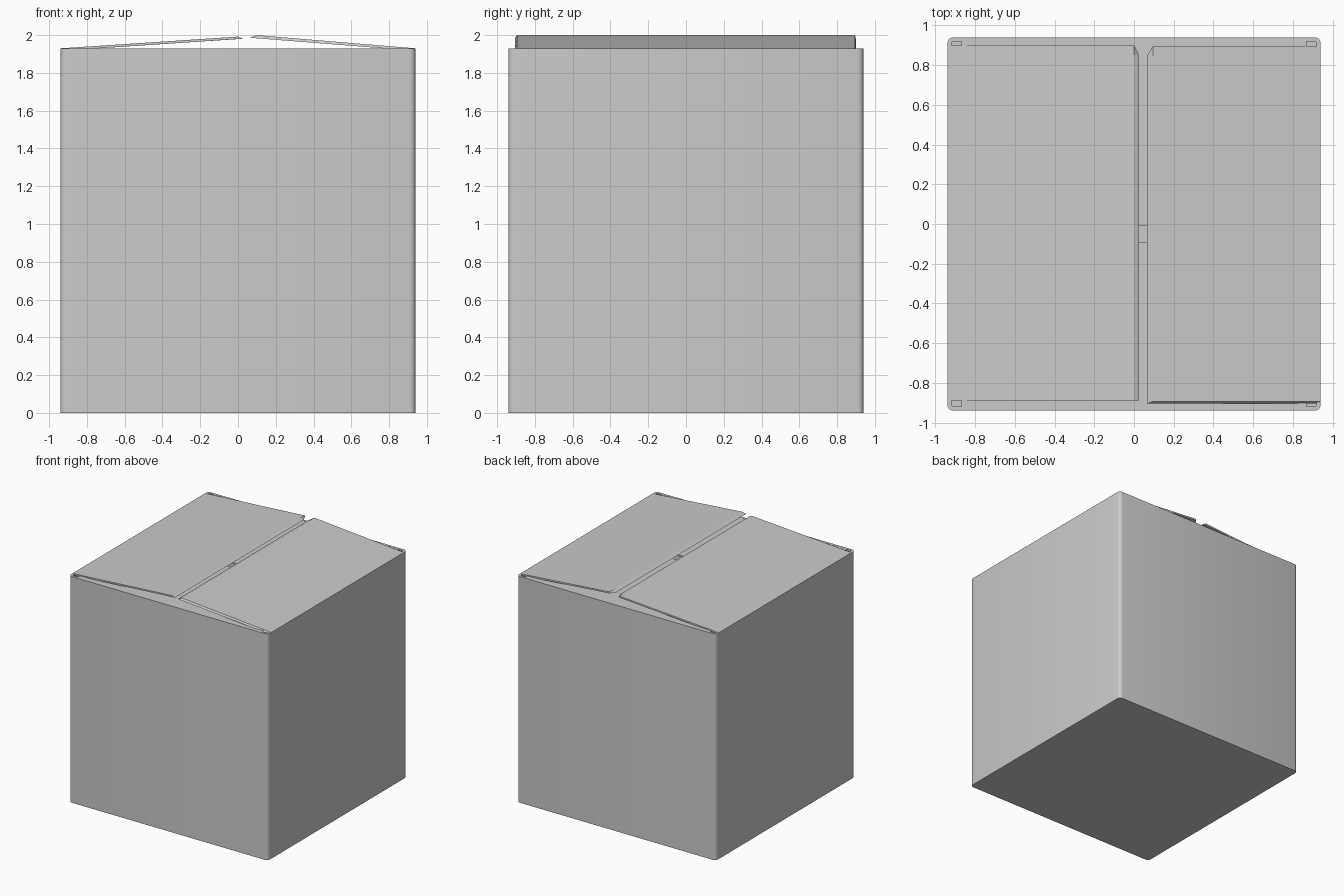
import bpy, bmesh, math

if "Cube" in bpy.data.objects:
    bpy.data.objects.remove(bpy.data.objects["Cube"])

H = 0.94        # half width of the carton
TOP = 1.93      # rim height
T = 0.02        # board thickness


def finish(name, bm):
    bmesh.ops.recalc_face_normals(bm, faces=bm.faces)
    mesh = bpy.data.meshes.new(name)
    bm.to_mesh(mesh)
    bm.free()
    ob = bpy.data.objects.new(name, mesh)
    bpy.context.collection.objects.link(ob)
    return ob


def rounded_square(half, r, steps=4):
    pts = []
    for q, (sx, sy) in enumerate([(1, 1), (-1, 1), (-1, -1), (1, -1)]):
        for i in range(steps + 1):
            a = math.pi / 2 * (q + i / steps)
            pts.append((sx * (half - r) + r * math.cos(a),
                        sy * (half - r) + r * math.sin(a)))
    return pts


def loft(name, rings):
    # skin consecutive rings and cap both ends
    bm = bmesh.new()
    loops = [[bm.verts.new(p) for p in ring] for ring in rings]
    n = len(loops[0])
    for a, b in zip(loops, loops[1:]):
        for i in range(n):
            j = (i + 1) % n
            bm.faces.new((a[i], a[j], b[j], b[i]))
    bm.faces.new(loops[0][::-1])
    bm.faces.new(loops[-1])
    return finish(name, bm)


# Open carton: outer wall up, rim, inner wall down to the floor
outer, inner = rounded_square(H, 0.03), rounded_square(H - T, 0.012)
body = loft("carton_body", [
    [(x, y, z) for x, y in ring]
    for ring, z in [(outer, 0), (outer, TOP), (inner, TOP), (inner, T)]])
bpy.context.view_layer.objects.active = body
body.select_set(True)
bpy.ops.object.shade_smooth_by_angle(angle=math.radians(30))

# Inner front and back flaps, lying level with a narrow gap between them
for name, s, tip in [("inner_front_flap", -1, -0.09), ("inner_back_flap", 1, -0.01)]:
    outline = [(-0.87, s * 0.925), (0.87, s * 0.925), (0.87, s * 0.87),
               (0.85, tip), (-0.85, tip), (-0.87, s * 0.87)]
    loft(name, [[(x, y, z) for x, y in outline] for z in (TOP - 0.014, TOP - 0.001)])


# Outer side flaps, sprung slightly open, with a slanted free edge
def side_flap(name, s, top_tip, low_tip, y0, y1, slant):
    (tx, tz), (lx, lz) = top_tip, low_tip
    upper = [(s * H, y0 + slant, TOP), (tx, y0 + slant, tz),
             (tx, y1 - 0.05, tz), (tx, y1, tz), (s * H, y1, TOP)]
    lower = [(s * (H - 0.005), y0, TOP - 0.013), (lx, y0, lz),
             (lx, y1 - 0.05, lz), (tx, y1, tz - 0.013), (s * (H - 0.005), y1, TOP - 0.013)]
    loft(name, [lower, upper])


side_flap("left_flap", -1, (0.0, 1.992), (0.026, 1.981), -0.89, 0.9, 0.0)
side_flap("right_flap", 1, (0.095, 2.0), (0.065, 1.986), -0.905, 0.895, 0.01)
